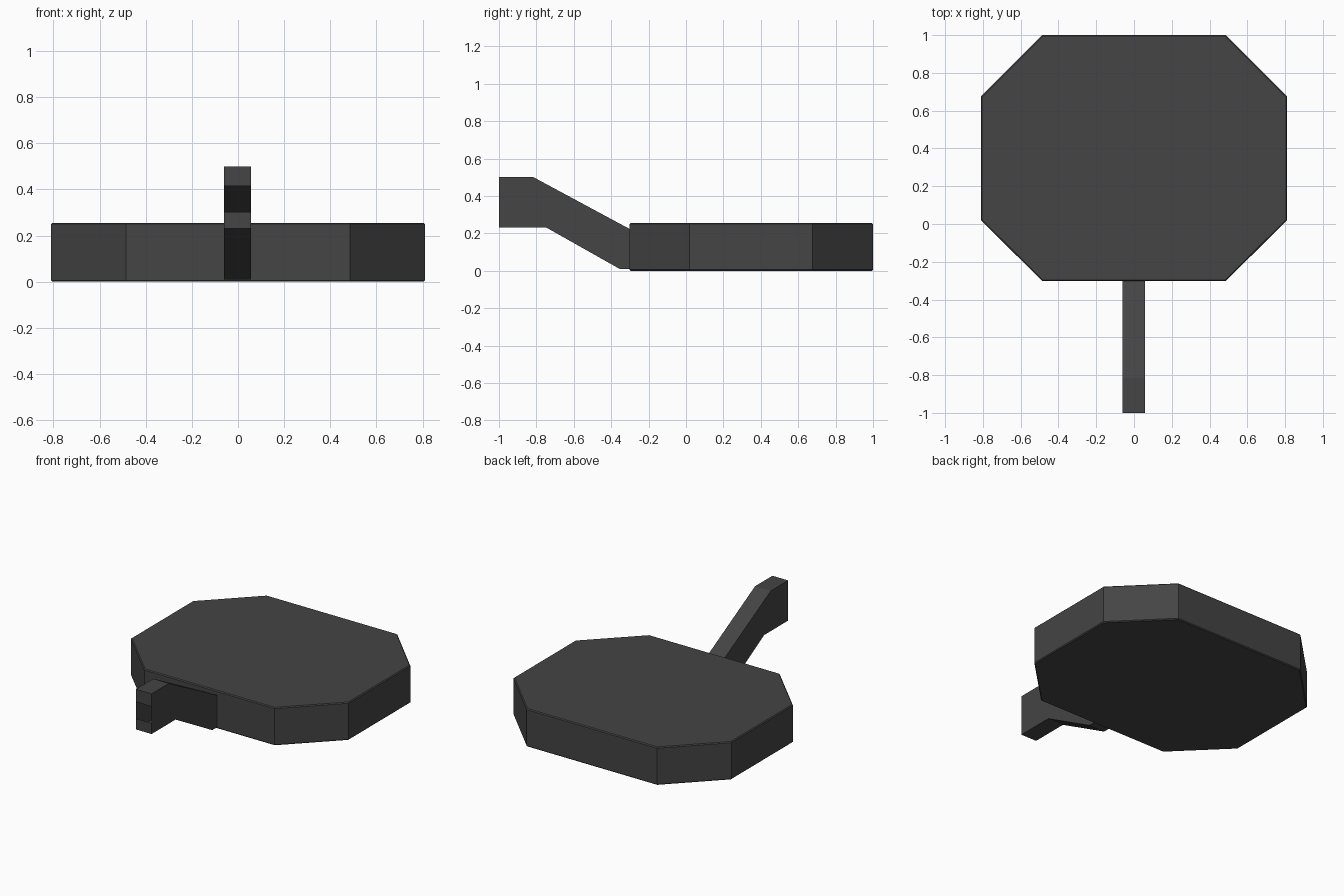
import bpy, bmesh

if "Cube" in bpy.data.objects:
    bpy.data.objects.remove(bpy.data.objects["Cube"])

# single dark iron colour
iron = bpy.data.materials.new("dark iron grey")
iron.diffuse_color = (0.058, 0.058, 0.058, 1)
iron.use_nodes = True
iron.node_tree.nodes["Principled BSDF"].inputs["Base Color"].default_value = iron.diffuse_color


def make_object(name, bm):
    mesh = bpy.data.meshes.new(name)
    bm.to_mesh(mesh)
    bm.free()
    mesh.materials.append(iron)
    obj = bpy.data.objects.new(name, mesh)
    bpy.context.collection.objects.link(obj)
    return obj


# pan body: eight-sided slab
bm = bmesh.new()
half = [(0.485, -0.303), (0.81, 0.02), (0.81, 0.675), (0.485, 1.0)]
outline = half + [(-x, y) for x, y in reversed(half)]
base = bm.faces.new([bm.verts.new((x, y, 0)) for x, y in outline])
ext = bmesh.ops.extrude_face_region(bm, geom=[base])
top = [v for v in ext["geom"] if isinstance(v, bmesh.types.BMVert)]
bmesh.ops.translate(bm, verts=top, vec=(0, 0, 0.255))
bmesh.ops.recalc_face_normals(bm, faces=bm.faces)
# tiny chamfer on the rim edges
rim = [e for e in bm.edges if abs(e.verts[0].co.z - e.verts[1].co.z) < 1e-5]
bmesh.ops.bevel(bm, geom=rim, offset=0.006, segments=1, affect='EDGES')
make_object("pan_body", bm)

# handle: bent side profile (y, z) pushed across x
bm = bmesh.new()
profile = [(-1, 0.5), (-1, 0.415), (-1, 0.303), (-1, 0.23), (-0.745, 0.23),
           (-0.355, 0.01), (-0.295, 0.01), (-0.295, 0.22), (-0.815, 0.5)]
side = bm.faces.new([bm.verts.new((-0.06, y, z)) for y, z in profile])
ext = bmesh.ops.extrude_face_region(bm, geom=[side])
moved = [v for v in ext["geom"] if isinstance(v, bmesh.types.BMVert)]
bmesh.ops.translate(bm, verts=moved, vec=(0.117, 0, 0))
bmesh.ops.recalc_face_normals(bm, faces=bm.faces)
# open slot in the end of the hollow handle
slot = [f for f in bm.faces if f.normal.y < -0.99
        and abs(f.calc_center_median().z - 0.359) < 0.02]
bmesh.ops.delete(bm, geom=slot, context='FACES_ONLY')
make_object("handle", bm)
